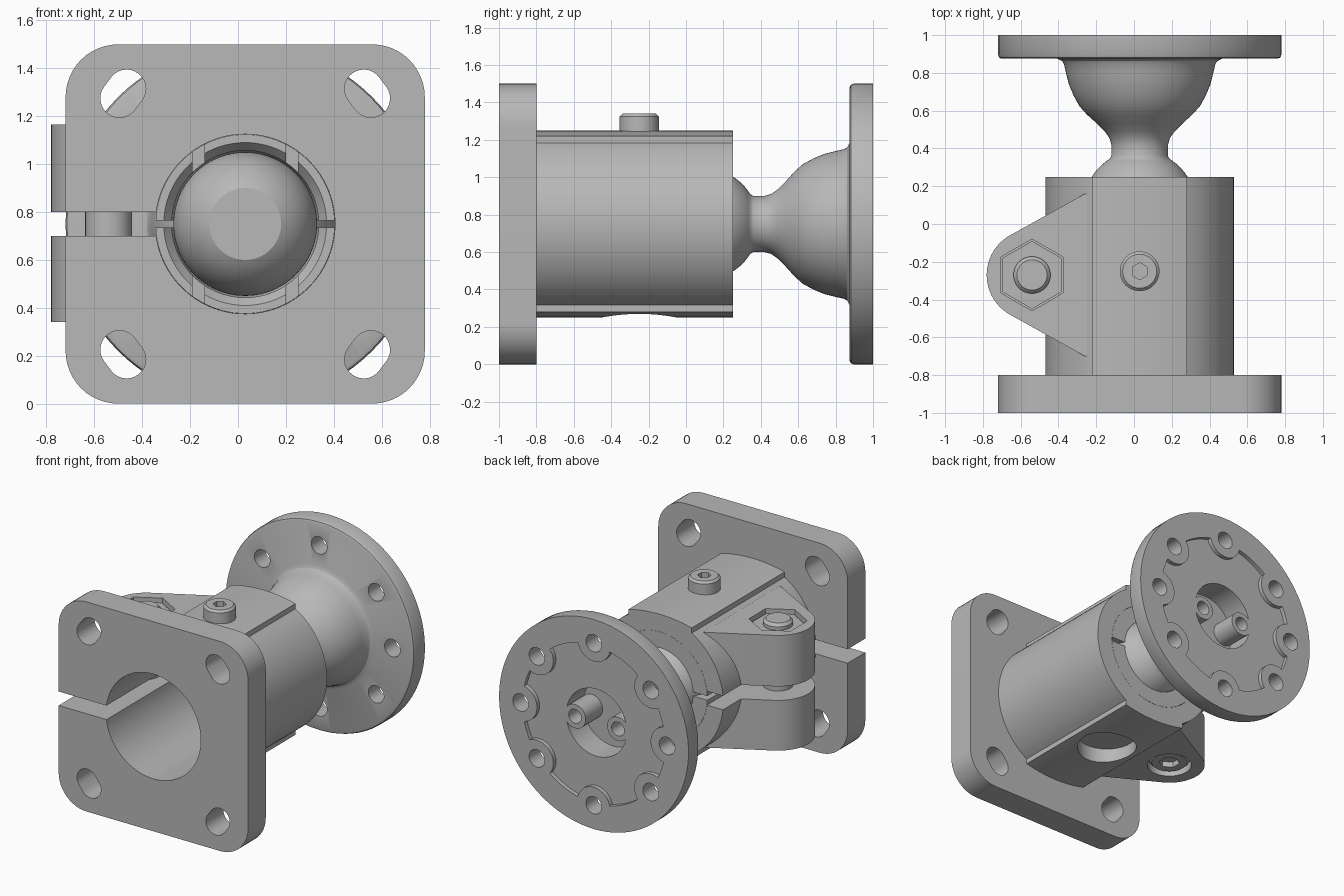
import bpy, bmesh, math
from mathutils import Vector, Matrix

if "Cube" in bpy.data.objects:
    bpy.data.objects.remove(bpy.data.objects["Cube"])

CX, CZ = 0.03, 0.75           # main axis, parallel to y
BOLT = (-0.54, -0.27)         # clamp bolt position in x, y
SCREW = (CX, -0.25)           # set screw position in x, y

grey = bpy.data.materials.new("matte grey")
grey.use_nodes = True
colour = (0.48, 0.48, 0.48, 1)
grey.diffuse_color = colour
grey.node_tree.nodes["Principled BSDF"].inputs["Base Color"].default_value = colour


def finish(name, bm):
    bmesh.ops.remove_doubles(bm, verts=bm.verts, dist=1e-5)
    bmesh.ops.recalc_face_normals(bm, faces=bm.faces)
    mesh = bpy.data.meshes.new(name)
    bm.to_mesh(mesh)
    bm.free()
    obj = bpy.data.objects.new(name, mesh)
    bpy.context.collection.objects.link(obj)
    mesh.materials.append(grey)
    return obj


def prism(name, pts, axis, lo, hi):
    """Extrude a 2D outline along y (points are x, z) or z (points are x, y)."""
    bm = bmesh.new()
    place = (lambda p, t: (p[0], t, p[1])) if axis == "y" else (lambda p, t: (p[0], p[1], t))
    face = bm.faces.new([bm.verts.new(place(p, lo)) for p in pts])
    new = bmesh.ops.extrude_face_region(bm, geom=[face])["geom"]
    shift = Vector(place((0, 0), hi - lo))
    bmesh.ops.translate(bm, vec=shift, verts=[g for g in new if isinstance(g, bmesh.types.BMVert)])
    return finish(name, bm)


def arc(c, r, a0, a1, n):
    return [(c[0] + r * math.cos(math.radians(a0 + (a1 - a0) * i / n)),
             c[1] + r * math.sin(math.radians(a0 + (a1 - a0) * i / n))) for i in range(n + 1)]


def ring(c, r, n=48, start=0):
    return arc(c, r, start, start + 360, n)[:-1]


def rect(x0, x1, y0, y1):
    return [(x0, y0), (x1, y0), (x1, y1), (x0, y1)]


def lathe(name, profile, axis, centre, closed=False, steps=96):
    """Revolve (radius, position) points round a line along y or z."""
    bm = bmesh.new()
    vs = [bm.verts.new((r, 0, t)) for r, t in profile]
    pairs = list(zip(vs, vs[1:])) + ([(vs[-1], vs[0])] if closed else [])
    edges = [bm.edges.new(p) for p in pairs]
    bmesh.ops.spin(bm, geom=vs + edges, cent=(0, 0, 0), axis=(0, 0, 1),
                   angle=2 * math.pi, steps=steps)
    if axis == "y":
        bm.transform(Matrix.Translation((centre[0], 0, centre[1])) @ Matrix.Rotation(-math.pi / 2, 4, "X"))
    else:
        bm.transform(Matrix.Translation((centre[0], centre[1], 0)))
    return finish(name, bm)


def boolean(obj, tools, op="DIFFERENCE"):
    for tool in tools:
        mod = obj.modifiers.new("cut", "BOOLEAN")
        mod.operation, mod.solver, mod.object = op, "EXACT", tool
        bpy.context.view_layer.objects.active = obj
        bpy.ops.object.modifier_apply(modifier=mod.name)
        bpy.data.objects.remove(tool)
    return obj


# Clamp body: square plate, split cylinder, raised pads and bolt lug
half, rad = 0.75, 0.22
outline = []
for i, (sx, sz) in enumerate([(1, 1), (-1, 1), (-1, -1), (1, -1)]):
    corner = (CX + sx * (half - rad), CZ + sz * (half - rad))
    outline += arc(corner, rad, i * 90, i * 90 + 90, 12)
body = prism("clamp_body", outline, "y", -1, -0.8)

barrel = prism("barrel", ring((CX, CZ), 0.5, 96), "y", -0.85, 0.25)
pads = []
for s in (1, -1):
    crown = arc((CX, CZ - s * 0.55), 1.05, s * 76.2, s * 103.8, 12)
    pads.append(prism("pad", crown + [(CX - 0.25, CZ + s * 0.3), (CX + 0.25, CZ + s * 0.3)],
                      "y", -0.84, 0.25))
lug = prism("lug", arc(BOLT, 0.24, 118, 242, 24) + [(-0.26, -0.7), (-0.1, -0.7), (-0.1, 0.16), (-0.26, 0.16)],
            "z", 0.34, 1.165)
boolean(body, [barrel] + pads + [lug], "UNION")

cuts = [
    prism("bore", ring((CX, CZ), 0.375, 96), "y", -1.1, 0.4),
    prism("slit", rect(-1, -0.2, 0.7, 0.8), "y", -1.1, 0.4),
    prism("nut_pocket", ring(BOLT, 0.19, 6, 30), "z", 1.12, 1.3),
    prism("head_pocket", ring(BOLT, 0.15), "z", 0.2, 0.4),
    prism("under_hole", ring(SCREW, 0.2), "z", 0.1, 0.36),
]
# Slotted mounting holes in the four plate corners
for sx in (1, -1):
    for sz in (1, -1):
        c = (CX + sx * 0.51, CZ + sz * 0.545)
        tilt = math.degrees(math.atan2(sz, sx))
        d = (-sx * 0.015, sz * 0.02)
        slot = arc((c[0] + d[0], c[1] + d[1]), 0.08, 0, 180, 14)
        base = math.degrees(math.atan2(d[1], d[0])) - 90
        slot = arc((c[0] + d[0], c[1] + d[1]), 0.08, base, base + 180, 14)
        slot += arc((c[0] - d[0], c[1] - d[1]), 0.08, base + 180, base + 360, 14)
        cuts.append(prism("mount_slot", slot, "y", -1.1, -0.75))
boolean(body, cuts)

# Split liner that grips the ball
BALL_Y, BALL_R = 0.09, 0.30
seat = [(math.sqrt(0.307 ** 2 - (y - BALL_Y) ** 2), y)
        for y in [0.25 - 0.02 * i for i in range(9)]]
liner = lathe("ball_liner", seat + [(0.307, 0.06), (0.307, -0.12), (0.34, -0.16), (0.374, -0.16), (0.374, 0.25)],
              "y", (CX, CZ), closed=True)
boolean(liner, [prism("gap", rect(CX - 0.5, CX + 0.5, CZ - 0.015, CZ + 0.015), "y", -0.4, 0.4)]
        + [prism("notch", rect(CX + s * 0.195 - 0.025, CX + s * 0.195 + 0.025, 0.2, 1.3), "y", -0.4, -0.02)
           for s in (1, -1)])

# Ball stud: truncated ball, neck, bell and round flange in one turned part
ball = [(r, BALL_Y - t) for t, r in arc((0, 0), BALL_R, 30, 148, 28)]
bell = [(0.15, 0.36), (0.15, 0.42), (0.16, 0.455), (0.185, 0.49), (0.23, 0.535), (0.28, 0.58),
        (0.32, 0.625), (0.35, 0.68), (0.375, 0.74), (0.39, 0.8), (0.4, 0.845), (0.41, 0.862),
        (0.435, 0.875)]
rim = [(0.73, 0.875), (0.744, 0.881), (0.75, 0.895), (0.75, 1), (0, 1)]
stud = lathe("ball_stud", [(0, ball[0][1])] + ball + bell + rim, "y", (CX, CZ))

holes = [(CX + 0.58 * math.cos(math.radians(a)), CZ + 0.58 * math.sin(math.radians(a)))
         for a in (0, 39, 90, 141, 180, 219, 270, 321)]
posts = [(CX + s * 0.17, CZ) for s in (1, -1)]
recess = boolean(prism("recess", ring((CX, CZ), 0.565, 96), "y", 0.97, 1.1),
                 [prism("boss", ring(h, 0.13), "y", 0.9, 1.2) for h in holes])
pocket = boolean(prism("pocket", ring((CX, CZ), 0.24, 64), "y", 0.78, 1.1),
                 [prism("post", ring(p, 0.085), "y", 0.7, 0.97) for p in posts])
boolean(stud, [recess, pocket]
        + [prism("flange_hole", ring(h, 0.062, 32), "y", 0.8, 1.1) for h in holes]
        + [prism("post_hole", ring(p, 0.05, 32), "y", 0.82, 1.1) for p in posts])

# Set screw on the top pad
screw = lathe("set_screw", [(0, 1.15), (0.105, 1.15), (0.105, 1.325), (0.09, 1.34), (0, 1.34)],
              "z", SCREW, steps=48)
boolean(screw, [prism("socket", ring(SCREW, 0.045, 6, 30), "z", 1.26, 1.4)])

# Clamp bolt with its socket head below, and hex nut above
bolt = lathe("clamp_bolt", [(0, 0.36), (0.12, 0.36), (0.135, 0.375), (0.135, 0.42), (0.098, 0.42),
                            (0.098, 1.16), (0.08, 1.18), (0, 1.18)], "z", BOLT, steps=48)
boolean(bolt, [prism("socket", ring(BOLT, 0.07, 6, 30), "z", 0.3, 0.41)])
nut = prism("clamp_nut", ring(BOLT, 0.18, 6, 30), "z", 1.08, 1.135)

# Smooth curved faces while keeping edges crisp
bpy.ops.object.select_all(action="DESELECT")
for obj in (body, liner, stud, screw, bolt, nut):
    obj.select_set(True)
    bpy.context.view_layer.objects.active = obj
bpy.ops.object.shade_smooth_by_angle(angle=math.radians(30))
